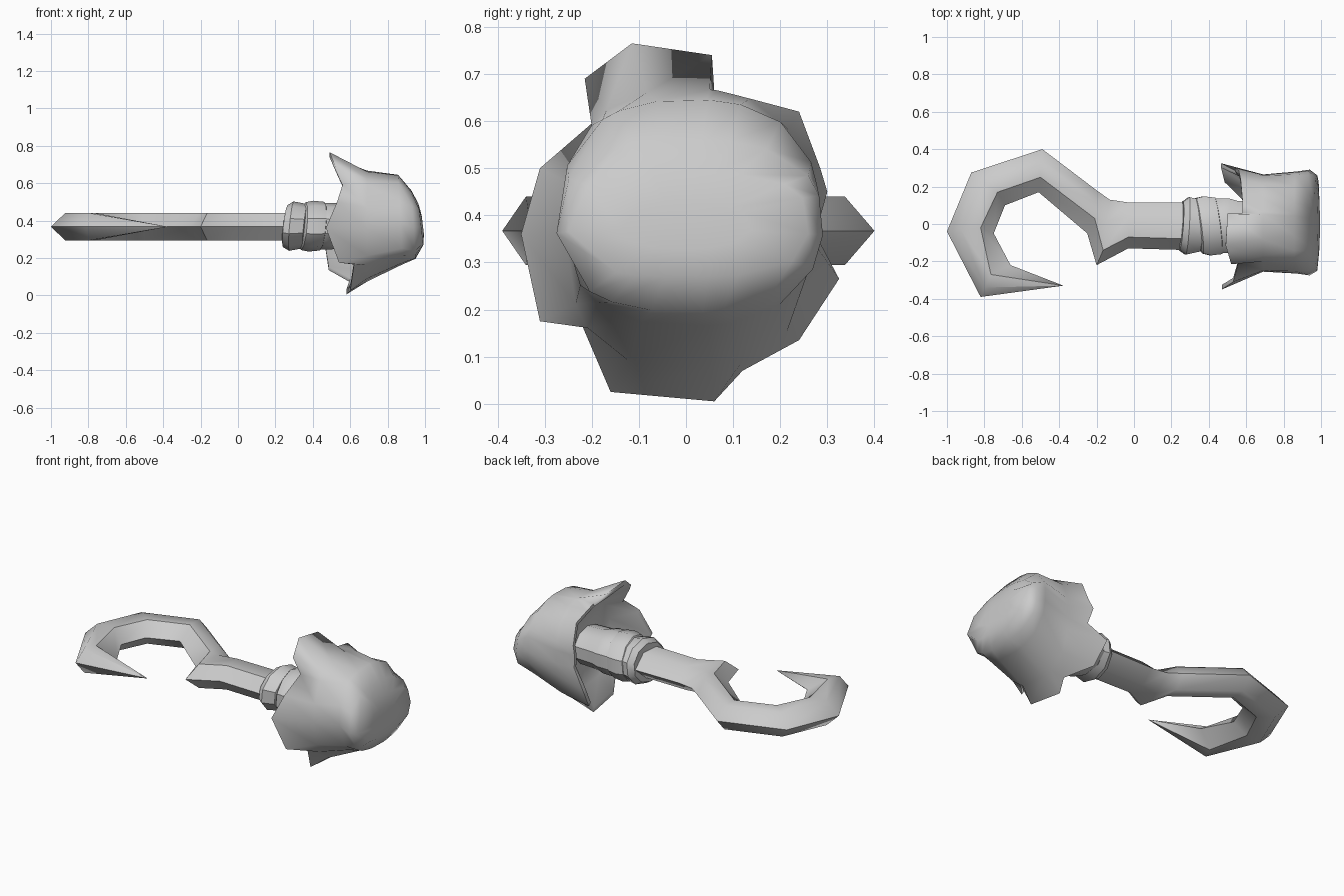
import bpy, bmesh, math
from mathutils import Vector

if "Cube" in bpy.data.objects:
    bpy.data.objects.remove(bpy.data.objects["Cube"])

grey = bpy.data.materials.new("plain grey")
grey.diffuse_color = (0.6, 0.6, 0.6, 1)
grey.use_nodes = True
grey.node_tree.nodes["Principled BSDF"].inputs["Base Color"].default_value = grey.diffuse_color


def loft(name, rings, angle=35, sharp_rows=()):
    """Skin a list of equal-length point rings and cap both ends."""
    bm = bmesh.new()
    loops = [[bm.verts.new(p) for p in ring] for ring in rings]
    n = len(rings[0])
    for a, b in zip(loops, loops[1:]):
        for i in range(n):
            j = (i + 1) % n
            bm.faces.new((a[i], a[j], b[j], b[i]))
        for i in sharp_rows:
            bm.edges.get((a[i], b[i])).smooth = False
    bm.faces.new(loops[0])
    bm.faces.new(loops[-1])
    bmesh.ops.remove_doubles(bm, verts=bm.verts, dist=0.0005)
    bmesh.ops.recalc_face_normals(bm, faces=bm.faces)
    mesh = bpy.data.meshes.new(name)
    bm.to_mesh(mesh)
    bm.free()
    mesh.materials.append(grey)
    obj = bpy.data.objects.new(name, mesh)
    bpy.context.collection.objects.link(obj)
    bpy.ops.object.select_all(action='DESELECT')
    obj.select_set(True)
    bpy.context.view_layer.objects.active = obj
    bpy.ops.object.shade_smooth_by_angle(angle=math.radians(angle), keep_sharp_edges=True)
    return obj


# Hook: bevelled section; outer edge, inner ridge and inner edge per station
MID, HALF = 0.367, 0.073
stations = [
    ((0.30, 0.115), (0.30, -0.08), (0.30, -0.14)),
    ((-0.03, 0.115), (-0.03, -0.07), (-0.03, -0.13)),
    ((-0.13, 0.13), (-0.165, -0.14), (-0.20, -0.22)),
    ((-0.20, 0.18), (-0.21, 0.03), (-0.25, -0.05)),
    ((-0.49, 0.40), (-0.50, 0.25), (-0.51, 0.17)),
    ((-0.87, 0.275), (-0.73, 0.17), (-0.69, 0.10)),
    ((-1.0, -0.04), (-0.82, -0.02), (-0.75, -0.05)),
    ((-0.82, -0.39), (-0.765, -0.27), (-0.66, -0.22)),
    ((-0.38, -0.33), (-0.381, -0.329), (-0.382, -0.328)),
]
rings = []
for k, (o, r, i) in enumerate(stations):
    o, r, i = Vector(o), Vector(r), Vector(i)
    ridge = o + (r - o) * 0.42
    h = 0.001 if k == len(stations) - 1 else HALF
    rings.append([(*o, MID), (*ridge, MID + h), (*r, MID + h),
                  (*i, MID), (*r, MID - h), (*ridge, MID - h)])
loft("hook", rings, 72, sharp_rows=(0, 2, 3, 4))


# Wrist wraps: overlapping, slightly tilted bands
def band(name, profile, tilt, sides=10):
    rings = []
    for x, r in profile:
        ring = []
        for k in range(sides):
            a = math.tau * (k + 0.5) / sides
            c, s = math.cos(a), math.sin(a)
            ring.append((x + tilt * c + 0.012 * s, -0.01 + 1.22 * r * c, 0.37 + r * s))
        rings.append(ring)
    loft(name, rings)


band("wrist_cap", [(0.25, 0.09), (0.252, 0.112), (0.285, 0.132), (0.36, 0.118), (0.375, 0.10)], 0.01)
band("wrist_wrap", [(0.335, 0.11), (0.35, 0.128), (0.39, 0.136), (0.45, 0.13), (0.46, 0.10)], -0.02)
band("wrist_stump", [(0.38, 0.10), (0.42, 0.125), (0.51, 0.125), (0.55, 0.115), (0.67, 0.11)], 0.0)

# Cuff: ragged flared rim (x, y, z) lofted into a rounded, closed end
rim = [
    (0.56, 0.275, 0.36), (0.54, 0.30, 0.45), (0.56, 0.285, 0.50), (0.57, 0.24, 0.62),
    (0.58, 0.125, 0.645), (0.58, 0.06, 0.665), (0.50, 0.055, 0.74), (0.49, -0.115, 0.765),
    (0.52, -0.215, 0.69), (0.56, -0.20, 0.595), (0.53, -0.31, 0.50), (0.47, -0.35, 0.36),
    (0.54, -0.31, 0.175), (0.62, -0.22, 0.165), (0.60, -0.16, 0.025), (0.58, 0.06, 0.005),
    (0.60, 0.12, 0.07), (0.485, 0.24, 0.135), (0.465, 0.325, 0.265),
]


def cuff_ring(x, cy, cz, ry, rz, power=2.6, lean=0.0):
    ring = []
    for _, y, z in rim:
        a = math.atan2(z - 0.38, y)
        c, s = math.cos(a), math.sin(a)
        k = (abs(c / ry) ** power + abs(s / rz) ** power) ** (-1 / power)
        ring.append((x - lean * s * k, cy + c * k, cz + s * k))
    return ring


inner_rim = [(x, y * 0.93, 0.38 + (z - 0.38) * 0.93) for x, y, z in rim]
loft("cuff", [
    cuff_ring(0.67, 0, 0.37, 0.10, 0.10),
    cuff_ring(0.66, 0, 0.37, 0.215, 0.24),
    inner_rim,
    rim,
    cuff_ring(0.69, 0.005, 0.37, 0.26, 0.298),
    cuff_ring(0.868, 0.008, 0.405, 0.273, 0.24, 2.5, 0.05),
    cuff_ring(0.938, 0.008, 0.378, 0.283, 0.183, 2.5, 0.06),
    cuff_ring(0.978, 0.005, 0.38, 0.255, 0.11, 3.0, 0.12),
    cuff_ring(0.988, 0.0, 0.378, 0.14, 0.05, 2.2, 0.12),
], 75)
